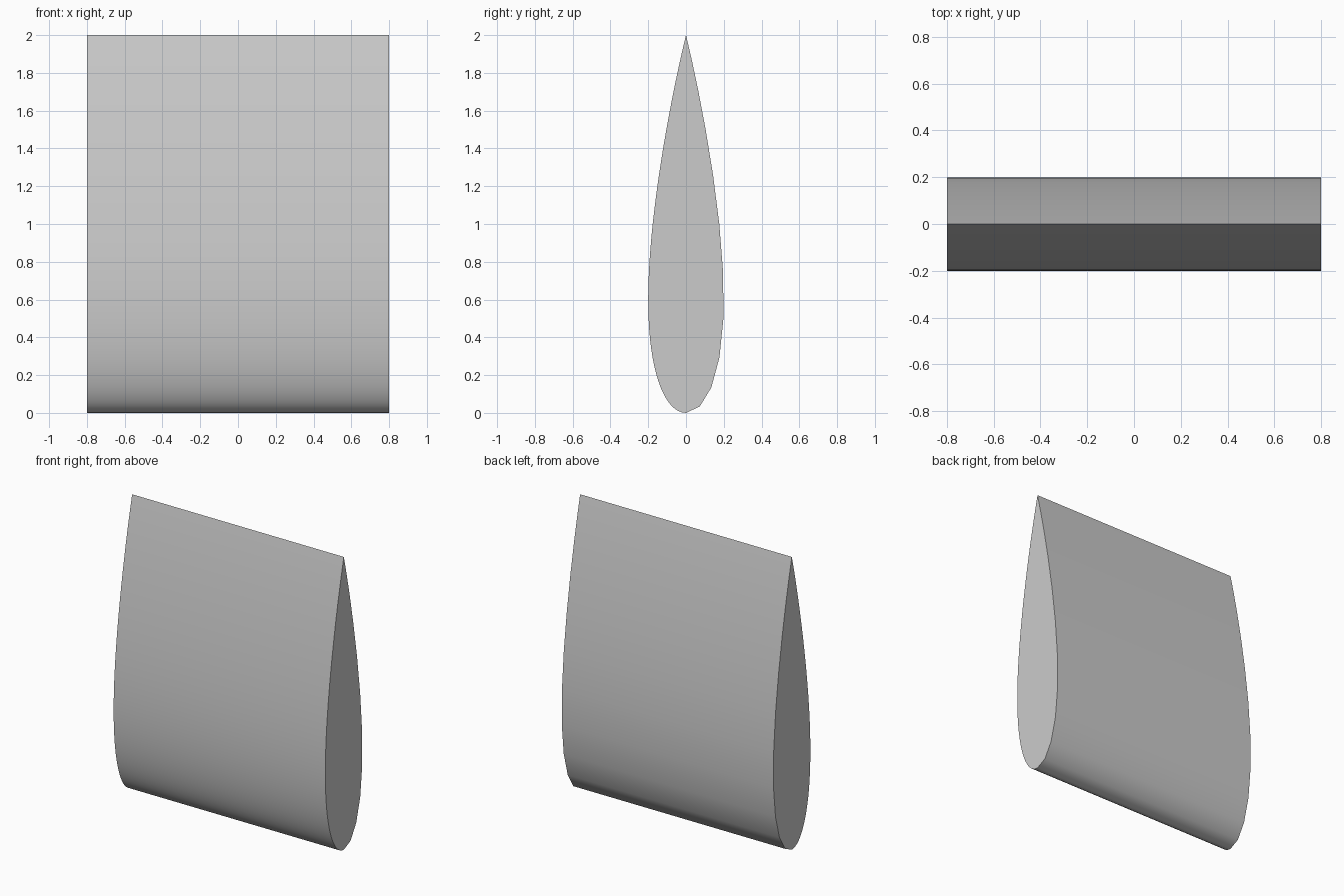
import bpy, bmesh
from math import cos, pi, sqrt, radians

if "Cube" in bpy.data.objects:
    bpy.data.objects.remove(bpy.data.objects["Cube"])

CHORD, THICK, HALF_SPAN = 2.0, 0.20, 0.8


def half_thickness(z):
    # Symmetric foil thickness law with a closed trailing edge
    t = z / CHORD
    return 5 * THICK * CHORD * (0.2969 * sqrt(t) - 0.126 * t - 0.3516 * t**2
                                + 0.2843 * t**3 - 0.1036 * t**4)


def side(sign, steps):
    # Cosine-spaced points from the rounded nose up to the sharp tail
    zs = [CHORD * (1 - cos(pi * i / steps)) / 2 for i in range(1, steps)]
    return [(sign * half_thickness(z), z) for z in zs]


# Profile: finely divided front side, coarser back side
profile = [(0, 0)] + side(1, 12) + [(0, CHORD)] + side(-1, 48)[::-1]

# Wing section: profile extruded along x
bm = bmesh.new()
cap = bm.faces.new([bm.verts.new((-HALF_SPAN, y, z)) for y, z in profile])
ext = bmesh.ops.extrude_face_region(bm, geom=[cap], use_keep_orig=True)
verts = [v for v in ext["geom"] if isinstance(v, bmesh.types.BMVert)]
bmesh.ops.translate(bm, verts=verts, vec=(2 * HALF_SPAN, 0, 0))
bmesh.ops.recalc_face_normals(bm, faces=bm.faces[:])
mesh = bpy.data.meshes.new("wing_section")
bm.to_mesh(mesh)
bm.free()
wing = bpy.data.objects.new("wing_section", mesh)
bpy.context.collection.objects.link(wing)

# Smooth skin with sharp end caps and tail edge
bpy.context.view_layer.objects.active = wing
wing.select_set(True)
bpy.ops.object.shade_smooth_by_angle(angle=radians(50))
